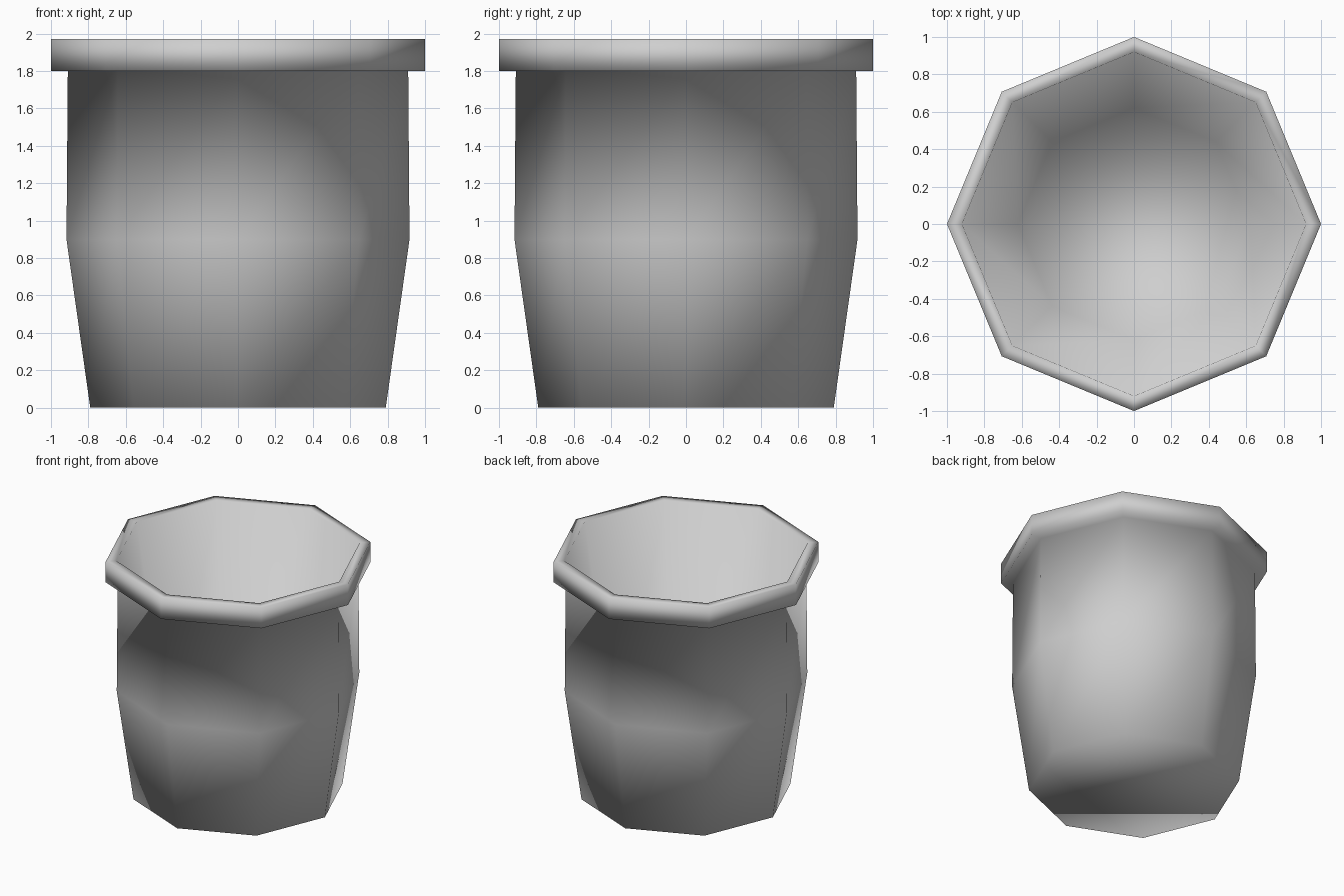
import bpy
import bmesh
from math import cos, sin, tau

cube = bpy.data.objects.get("Cube")
if cube:
    bpy.data.objects.remove(cube, do_unlink=True)

SIDES = 8

clay = bpy.data.materials.new("plain_grey")
clay.use_nodes = True
GREY = (0.62, 0.62, 0.62, 1)
clay.diffuse_color = GREY
clay.node_tree.nodes["Principled BSDF"].inputs["Base Color"].default_value = GREY

# Half section (radius, height): foot, belly, neck, rim band, lip, inner floor
PROFILE = [
    (0.79, 0.0), (0.917, 0.9), (0.91, 1.8),
    (1.0, 1.8), (1.0, 1.97), (0.92, 1.97),
    (0.62, 0.2),
]


def lathe(name, profile, material):
    """Sweep the section round z, closing both ends with flat caps."""
    bm = bmesh.new()
    rings = [[bm.verts.new((r * cos(tau * i / SIDES), r * sin(tau * i / SIDES), z))
              for i in range(SIDES)] for r, z in profile]
    for low, high in zip(rings, rings[1:]):
        for i in range(SIDES):
            j = (i + 1) % SIDES
            bm.faces.new((low[i], low[j], high[j], high[i]))
    bm.faces.new(reversed(rings[0]))
    bm.faces.new(rings[-1])
    bmesh.ops.recalc_face_normals(bm, faces=bm.faces)
    # One soft shaded surface all round
    for face in bm.faces:
        face.smooth = True
    mesh = bpy.data.meshes.new(name)
    bm.to_mesh(mesh)
    bm.free()
    mesh.materials.append(material)
    obj = bpy.data.objects.new(name, mesh)
    bpy.context.collection.objects.link(obj)
    return obj


# Hollow plant pot with a thick overhanging rim
lathe("plant_pot", PROFILE, clay)
